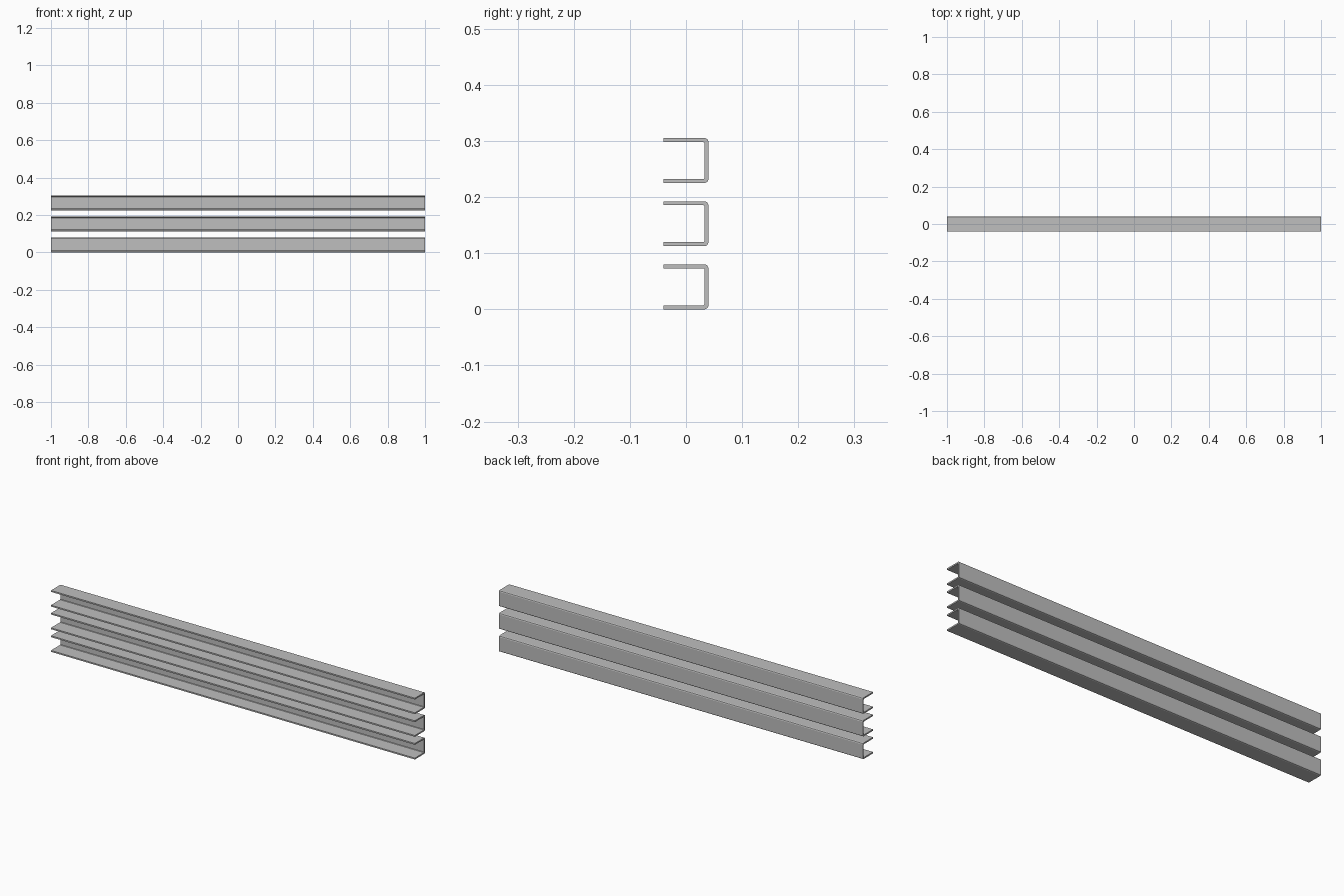
import bpy
import bmesh

cube = bpy.data.objects.get("Cube")
if cube:
    bpy.data.objects.remove(cube, do_unlink=True)

LENGTH, HALF_DEPTH, HEIGHT = 2.0, 0.04, 0.08
WALL, BEND, PITCH, COUNT = 0.007, 0.006, 0.1125, 3

# Plain steel colour
steel = bpy.data.materials.new("steel_grey")
steel.use_nodes = True
colour = (0.52, 0.52, 0.52, 1)
steel.diffuse_color = colour
steel.node_tree.nodes["Principled BSDF"].inputs["Base Color"].default_value = colour


def channel_profile():
    """C-shaped section in (y, z), open to the front, with folded back corners."""
    back, inner = HALF_DEPTH, HALF_DEPTH - WALL
    fold = BEND / 3
    lower = [(-HALF_DEPTH, 0), (back - BEND, 0), (back - fold, fold), (back, BEND)]
    lower_inside = [(-HALF_DEPTH, WALL), (inner - fold, WALL), (inner, WALL + fold)]

    def flip(points):
        return [(y, HEIGHT - z) for y, z in points]

    return (lower + flip(lower)[::-1] + flip(lower_inside) + lower_inside[::-1])


def make_channel(name, base):
    """Extrude the section along x into one rail."""
    bm = bmesh.new()
    end = bm.faces.new([bm.verts.new((-LENGTH / 2, y, z)) for y, z in channel_profile()])
    grown = bmesh.ops.extrude_face_region(bm, geom=[end], use_keep_orig=True)
    moved = [v for v in grown["geom"] if isinstance(v, bmesh.types.BMVert)]
    bmesh.ops.translate(bm, verts=moved, vec=(LENGTH, 0, 0))
    bmesh.ops.recalc_face_normals(bm, faces=bm.faces)
    mesh = bpy.data.meshes.new(name)
    bm.to_mesh(mesh)
    bm.free()
    mesh.materials.append(steel)
    rail = bpy.data.objects.new(name, mesh)
    rail.location.z = base
    bpy.context.collection.objects.link(rail)


# Three stacked rails
for i, level in enumerate(("lower", "middle", "upper")[:COUNT]):
    make_channel(level + "_channel_rail", i * PITCH)
